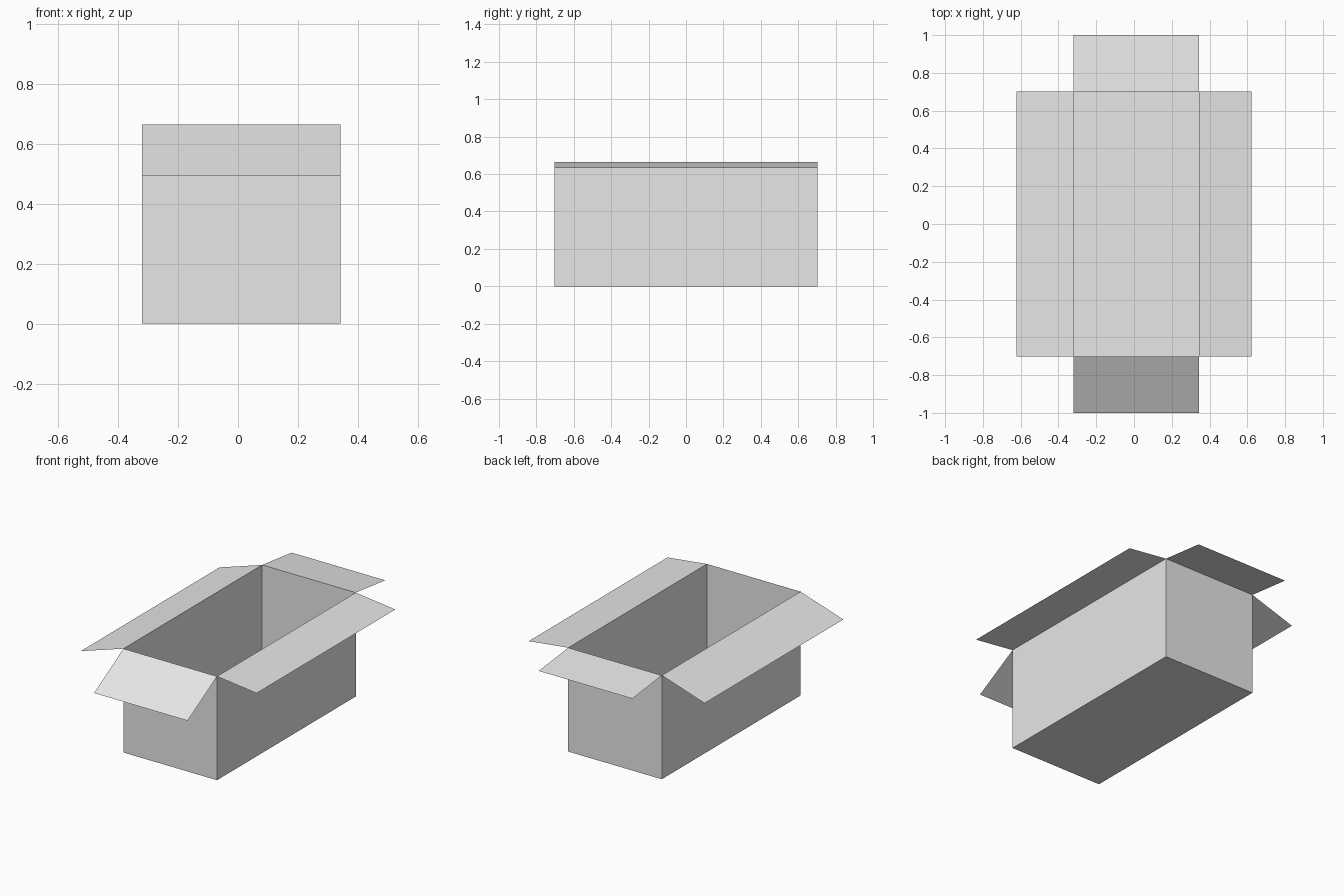
import bpy
import bmesh
from mathutils import Vector

cube = bpy.data.objects.get("Cube")
if cube:
    bpy.data.objects.remove(cube, do_unlink=True)

# Single plain card colour
card = bpy.data.materials.new("light_grey_card")
card.use_nodes = True
card.diffuse_color = (0.8, 0.8, 0.8, 1)
card.node_tree.nodes["Principled BSDF"].inputs["Base Color"].default_value = card.diffuse_color

LEFT, RIGHT = 0.343, -0.32
FRONT, BACK = -0.702, 0.702
HEIGHT = 0.665


def add_object(name, bm):
    mesh = bpy.data.meshes.new(name)
    bm.to_mesh(mesh)
    bm.free()
    mesh.materials.append(card)
    bpy.context.collection.objects.link(bpy.data.objects.new(name, mesh))


# Open-topped box of thin card
bm = bmesh.new()
bmesh.ops.create_cube(bm, size=1)
bmesh.ops.translate(bm, vec=(0, 0, 0.5), verts=bm.verts)
bmesh.ops.scale(bm, vec=(LEFT - RIGHT, BACK - FRONT, HEIGHT), verts=bm.verts)
bmesh.ops.translate(bm, vec=((LEFT + RIGHT) / 2, 0, 0), verts=bm.verts)
lid = [f for f in bm.faces if f.normal.z > 0.9]
bmesh.ops.delete(bm, geom=lid, context='FACES_ONLY')
add_object("box_body", bm)


def add_flap(name, start, end, offset):
    """Thin flap hinged on the rim from start to end, folded out by offset."""
    hinge = [Vector((*p, HEIGHT)) for p in (start, end)]
    outer = [p + Vector(offset) for p in reversed(hinge)]
    bm = bmesh.new()
    face = bm.faces.new([bm.verts.new(p) for p in hinge + outer])
    face.normal_update()
    if face.normal.z < 0:
        face.normal_flip()
    add_object(name, bm)


# Four flaps, each folded out by a different amount
add_flap("front_flap", (RIGHT, FRONT), (LEFT, FRONT), (0, -0.298, -0.17))
add_flap("back_flap", (RIGHT, BACK), (LEFT, BACK), (0, 0.298, -0.035))
add_flap("left_flap", (LEFT, FRONT), (LEFT, BACK), (0.28, 0, -0.033))
add_flap("right_flap", (RIGHT, FRONT), (RIGHT, BACK), (-0.303, 0, -0.097))
